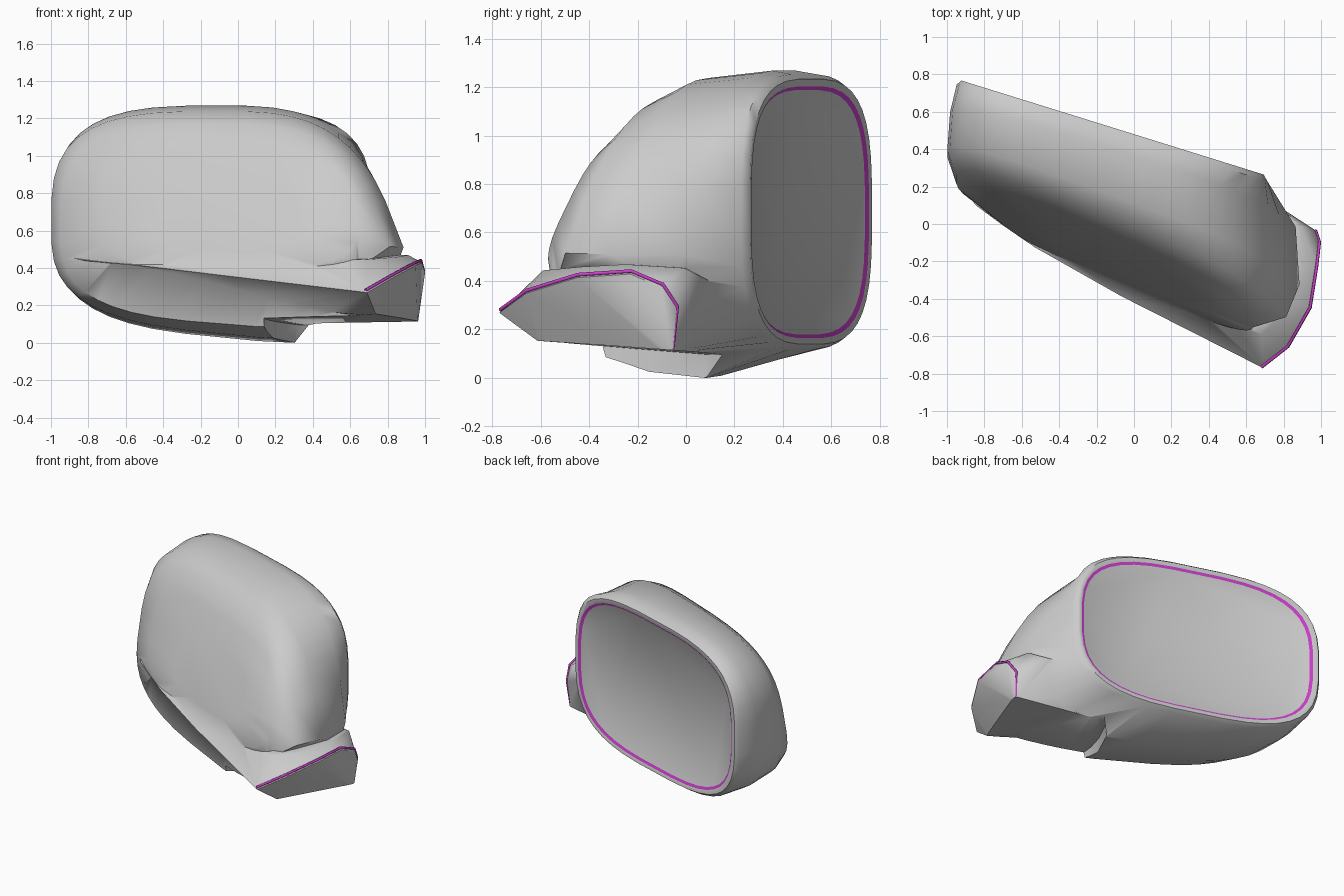
import bpy, bmesh, math
from mathutils import Vector

if "Cube" in bpy.data.objects:
    bpy.data.objects.remove(bpy.data.objects["Cube"])

trim = bpy.data.materials.new("seam_trim")
trim.diffuse_color = (0.6, 0.05, 0.6, 1)
trim.use_nodes = True
trim.node_tree.nodes["Principled BSDF"].inputs["Base Color"].default_value = trim.diffuse_color
grey = bpy.data.materials.new("plain_grey")
grey.diffuse_color = (0.6, 0.6, 0.6, 1)
grey.use_nodes = True
grey.node_tree.nodes["Principled BSDF"].inputs["Base Color"].default_value = grey.diffuse_color
N = 40


def ring(xl, xr, zb, zt, a, b, c, flare=0.0, tilt=0.0, n=3.2):
    """Rounded-rectangle loop on the plane y = a + b*x + c*(z - 0.5)."""
    pts = []
    for i in range(N):
        t = 2 * math.pi * (i + 0.5) / N
        ux = math.copysign(abs(math.cos(t)) ** (2 / n), math.cos(t))
        uz = math.copysign(abs(math.sin(t)) ** (2 / n), math.sin(t))
        x = (xl + xr) / 2 + ux * (xr - xl) / 2
        z = (zb + zt) / 2 + uz * (zt - zb) / 2
        if ux > 0:
            x = min(x + flare * ux * (0.75 - max(z, 0.45)), 0.9)
        if uz < 0:
            z += tilt * min(x, 0.3) * uz
        if x > 0.42:
            z = max(z, 0.125)
        y = a + b * x + c * (z - 0.5)
        if z < 0.45:                      # stay inside the foot
            x = min(x, 0.86 + 0.4 * y)
        pts.append(Vector((x, y, z)))
    return pts


def to_object(name, bm):
    bmesh.ops.recalc_face_normals(bm, faces=bm.faces)
    me = bpy.data.meshes.new(name)
    bm.to_mesh(me)
    bm.free()
    ob = bpy.data.objects.new(name, me)
    bpy.context.collection.objects.link(ob)
    me.materials.append(grey)
    me.materials.append(trim)
    return ob


def hull(name, pts):
    bm = bmesh.new()
    for p in pts:
        bm.verts.new(p)
    bmesh.ops.convex_hull(bm, input=bm.verts)
    loose = [v for v in bm.verts if not v.link_faces]
    bmesh.ops.delete(bm, geom=loose, context='VERTS')
    return to_object(name, bm)


def prism(name, plan, z0, top):
    """Extrude a plan outline from z0 up to the height top(y)."""
    bm = bmesh.new()
    lo = [bm.verts.new((x, y, z0)) for x, y in plan]
    hi = [bm.verts.new((x, y, top(y))) for x, y in plan]
    bm.faces.new(lo)
    bmesh.ops.triangulate(bm, faces=[bm.faces.new(hi)])
    for i in range(len(plan)):
        j = (i + 1) % len(plan)
        bm.faces.new((lo[i], lo[j], hi[j], hi[i]))
    return to_object(name, bm)


def seam(name, pts):
    cu = bpy.data.curves.new(name, 'CURVE')
    cu.dimensions = '3D'
    cu.bevel_depth = 0.008
    cu.bevel_resolution = 1
    sp = cu.splines.new('POLY')
    sp.points.add(len(pts) - 1)
    for q, p in zip(sp.points, pts):
        q.co = (*p, 1)
    cu.materials.append(trim)
    ob = bpy.data.objects.new(name, cu)
    bpy.context.collection.objects.link(ob)


# Shell: recessed glass, lip, rim, sides, then the raked front panel
rings = [
    ring(-0.875, 0.65, 0.195, 1.205, 0.466, -0.311, 0),
    ring(-0.89, 0.67, 0.18, 1.22, 0.478, -0.311, 0),
    ring(-0.925, 0.695, 0.155, 1.25, 0.48, -0.311, 0),
    ring(-0.95, 0.715, 0.135, 1.27, 0.45, -0.311, 0),
    ring(-0.985, 0.79, 0.035, 1.285, 0.25, -0.311, 0.15, 0.35, 0.1),
    ring(-1.0, 0.80, 0.055, 1.255, -0.01, -0.36, 0.16, 0.4, 0.1),
    ring(-0.95, 0.74, 0.11, 1.18, -0.18, -0.40, 0.24, 0.35, 0.08),
    ring(-0.75, 0.62, 0.40, 1.05, -0.315, -0.43, 0.4, 0.2),
    ring(-0.45, 0.32, 0.50, 0.88, -0.335, -0.43, 0.4),
]
bm = bmesh.new()
loops = [[bm.verts.new(p) for p in r] for r in rings]
for k, (lo, hi) in enumerate(zip(loops, loops[1:])):
    for i in range(N):
        j = (i + 1) % N
        f = bm.faces.new((lo[i], lo[j], hi[j], hi[i]))
        f.material_index = 1 if k == 0 else 0
bm.faces.new(loops[0])
bm.faces.new(loops[-1])
shell = to_object("mirror_housing", bm)

# Mounting foot with the ridge that runs along the front
end_top = [(0.69, -0.77, 0.285), (0.83, -0.66, 0.365), (0.95, -0.45, 0.43),
           (0.985, -0.23, 0.445), (1.0, -0.1, 0.39), (0.98, -0.04, 0.30)]
end_low = [(0.96, -0.055, 0.11), (0.74, -0.6, 0.16)]
inner = [(0.89, -0.01, 0.47), (0.91, -0.25, 0.485), (0.85, -0.43, 0.475),
         (0.68, -0.59, 0.46), (0.14, -0.3, 0.21), (0.4, 0.08, 0.12),
         (0.78, 0.09, 0.42)]
ridge = [(-0.92, 0.185, 0.48), (-0.84, 0.095, 0.46), (-0.7, -0.008, 0.445),
         (-0.53, -0.125, 0.43), (-0.07, -0.385, 0.375)]
foot = hull("mounting_foot", end_top + end_low + inner + ridge)

# Cutter for the step under the foot
plan = [(0.14, -0.33), (0.155, -0.25), (0.2, -0.12), (0.31, 0.09),
        (0.38, 0.15), (0.5, 0.2), (1.3, 0.2), (1.3, -1.0), (0.14, -1.0)]
cutter = prism("step_cutter", plan, -0.4, lambda y: 0.12 - 0.08 * min(y, 0.1))

bpy.context.view_layer.objects.active = shell
for other, op in ((foot, 'UNION'), (cutter, 'DIFFERENCE')):
    m = shell.modifiers.new(op, 'BOOLEAN')
    m.operation = op
    m.solver = 'EXACT'
    m.object = other
    bpy.ops.object.modifier_apply(modifier=m.name)
    bpy.data.objects.remove(other)

bpy.ops.object.select_all(action='DESELECT')
shell.select_set(True)
bpy.ops.object.shade_smooth_by_angle(angle=math.radians(48))

# Coloured seam around the foot joint
seam("foot_seam", [(x - 0.008, y + 0.004, z - 0.004) for x, y, z in end_top]
     + [(0.955, -0.055, 0.12)])

# Stand the model on the ground
low = min(v.co.z for v in shell.data.vertices)
for v in shell.data.vertices:
    v.co.z -= low
